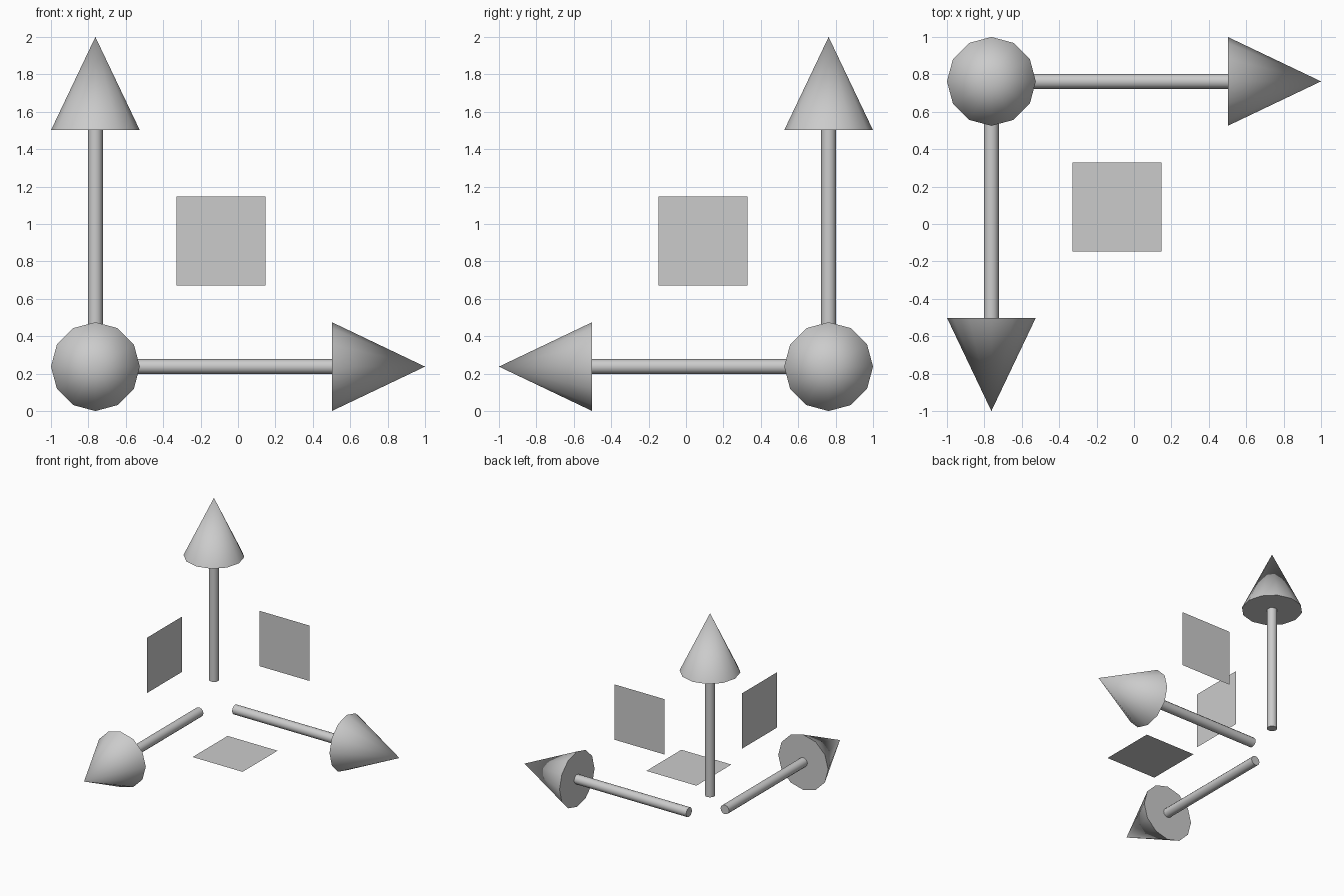
import bpy
import math
from mathutils import Matrix, Vector

if "Cube" in bpy.data.objects:
    bpy.data.objects.remove(bpy.data.objects["Cube"], do_unlink=True)

RADIUS = 0.2375          # arrow head radius, also half the plane size
REACH = 2 - RADIUS       # distance from the corner to each arrow tip
HEAD_BASE = 1.264
SHAFT_START = 0.2
SHAFT_RADIUS = 0.04
PLANE_OFFSET = 0.671
SIDES = 12
ORIGIN = Vector((RADIUS - 1, 1 - RADIUS, RADIUS))

grey = bpy.data.materials.new("light_grey")
grey.use_nodes = True
COLOUR = (0.6, 0.6, 0.6, 1)
grey.diffuse_color = COLOUR
grey.node_tree.nodes["Principled BSDF"].inputs["Base Color"].default_value = COLOUR


def place(name, turn, offset, smooth):
    """Name the active primitive, turn it and move it out from the corner."""
    obj = bpy.context.object
    obj.name = name
    obj.data.materials.append(grey)
    obj.matrix_world = Matrix.Translation(ORIGIN + offset) @ turn
    if smooth:
        bpy.ops.object.shade_smooth_by_angle(angle=math.radians(40))
    return obj


quarter = math.pi / 2
axes = {
    "left": (Vector((1, 0, 0)), Matrix.Rotation(quarter, 4, "Y")),
    "front": (Vector((0, -1, 0)), Matrix.Rotation(quarter, 4, "X")),
    "up": (Vector((0, 0, 1)), Matrix.Identity(4)),
}

for name, (direction, turn) in axes.items():
    # Shaft, ending at the base of the arrow head
    bpy.ops.mesh.primitive_cylinder_add(
        vertices=SIDES, radius=SHAFT_RADIUS, depth=HEAD_BASE - SHAFT_START)
    place(name + "_shaft", turn, direction * (HEAD_BASE + SHAFT_START) / 2, True)

    # Arrow head
    bpy.ops.mesh.primitive_cone_add(
        vertices=SIDES, radius1=RADIUS, radius2=0, depth=REACH - HEAD_BASE)
    place(name + "_arrow_head", turn, direction * (REACH + HEAD_BASE) / 2, True)

    # Square plane handle, spanning the other two axes
    others = sum((d for d, _ in axes.values() if d != direction), Vector())
    bpy.ops.mesh.primitive_plane_add(size=2 * RADIUS)
    place(name + "_facing_plane", turn, others * PLANE_OFFSET, False)
